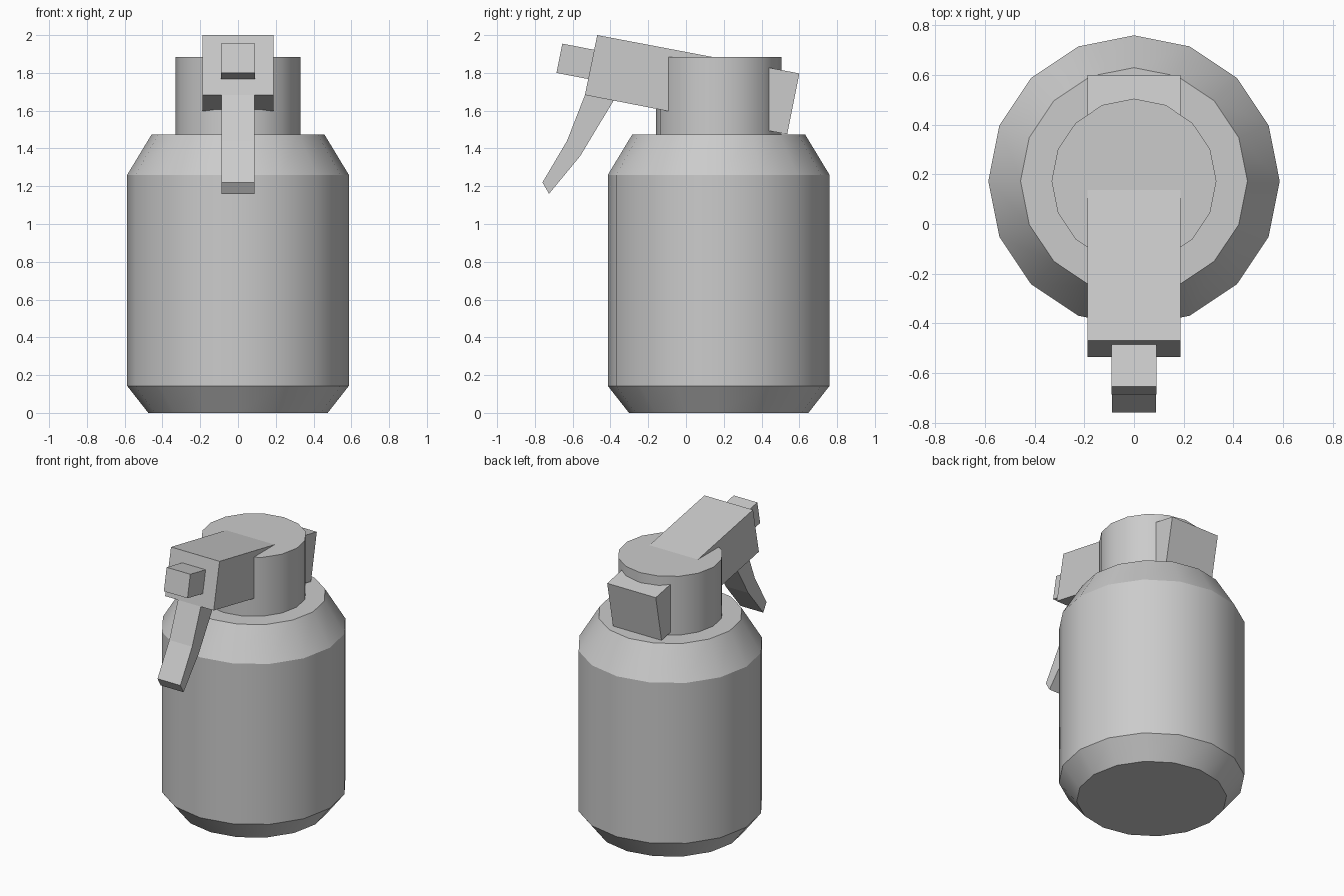
import bpy, math

if "Cube" in bpy.data.objects:
    bpy.data.objects.remove(bpy.data.objects["Cube"])

CY = 0.173      # axis of the round canister
SIDES = 16


def make_object(name, verts, faces):
    mesh = bpy.data.meshes.new(name)
    mesh.from_pydata(verts, [], faces)
    mesh.validate()
    obj = bpy.data.objects.new(name, mesh)
    bpy.context.collection.objects.link(obj)
    return obj


def lathe(name, profile):
    """Closed turned solid from (radius, z) points, bottom to top."""
    n = SIDES
    verts = [(r * math.cos(2 * math.pi * i / n), CY + r * math.sin(2 * math.pi * i / n), z)
             for r, z in profile for i in range(n)]
    faces = [(k * n + i, k * n + (i + 1) % n, (k + 1) * n + (i + 1) % n, (k + 1) * n + i)
             for k in range(len(profile) - 1) for i in range(n)]
    faces.append(tuple(reversed(range(n))))
    faces.append(tuple(range((len(profile) - 1) * n, len(profile) * n)))
    obj = make_object(name, verts, faces)
    bpy.ops.object.select_all(action='DESELECT')
    obj.select_set(True)
    bpy.context.view_layer.objects.active = obj
    bpy.ops.object.shade_smooth_by_angle(angle=math.radians(30))
    return obj


def strip(name, upper, lower, half_width):
    """Solid of constant width swept between two (y, z) side lines."""
    m = len(upper)
    verts = []
    for (uy, uz), (ly, lz) in zip(upper, lower):
        w = half_width
        verts += [(-w, uy, uz), (w, uy, uz), (w, ly, lz), (-w, ly, lz)]
    faces = [(4 * k + j, 4 * k + 4 + j, 4 * k + 4 + (j + 1) % 4, 4 * k + (j + 1) % 4)
             for k in range(m - 1) for j in range(4)]
    faces += [(0, 1, 2, 3), tuple(4 * (m - 1) + j for j in (3, 2, 1, 0))]
    return make_object(name, verts, faces)


# Canister and neck
lathe("canister", [(0.475, 0), (0.587, 0.143), (0.587, 1.26), (0.457, 1.475)])
lathe("neck", [(0.332, 1.45), (0.332, 1.885)])

# Tilted spray head running right through the neck
strip("spray_head", [(-0.47, 2.0), (0.60, 1.797)], [(-0.535, 1.683), (0.536, 1.475)], 0.187)

# Nozzle tip on the front of the head
strip("nozzle", [(-0.655, 1.955), (-0.48, 1.921)], [(-0.686, 1.80), (-0.51, 1.766)], 0.091)

# Curved trigger lever
strip("trigger", [(-0.76, 1.22), (-0.63, 1.44), (-0.535, 1.683)],
      [(-0.725, 1.16), (-0.56, 1.36), (-0.383, 1.654)], 0.088)
